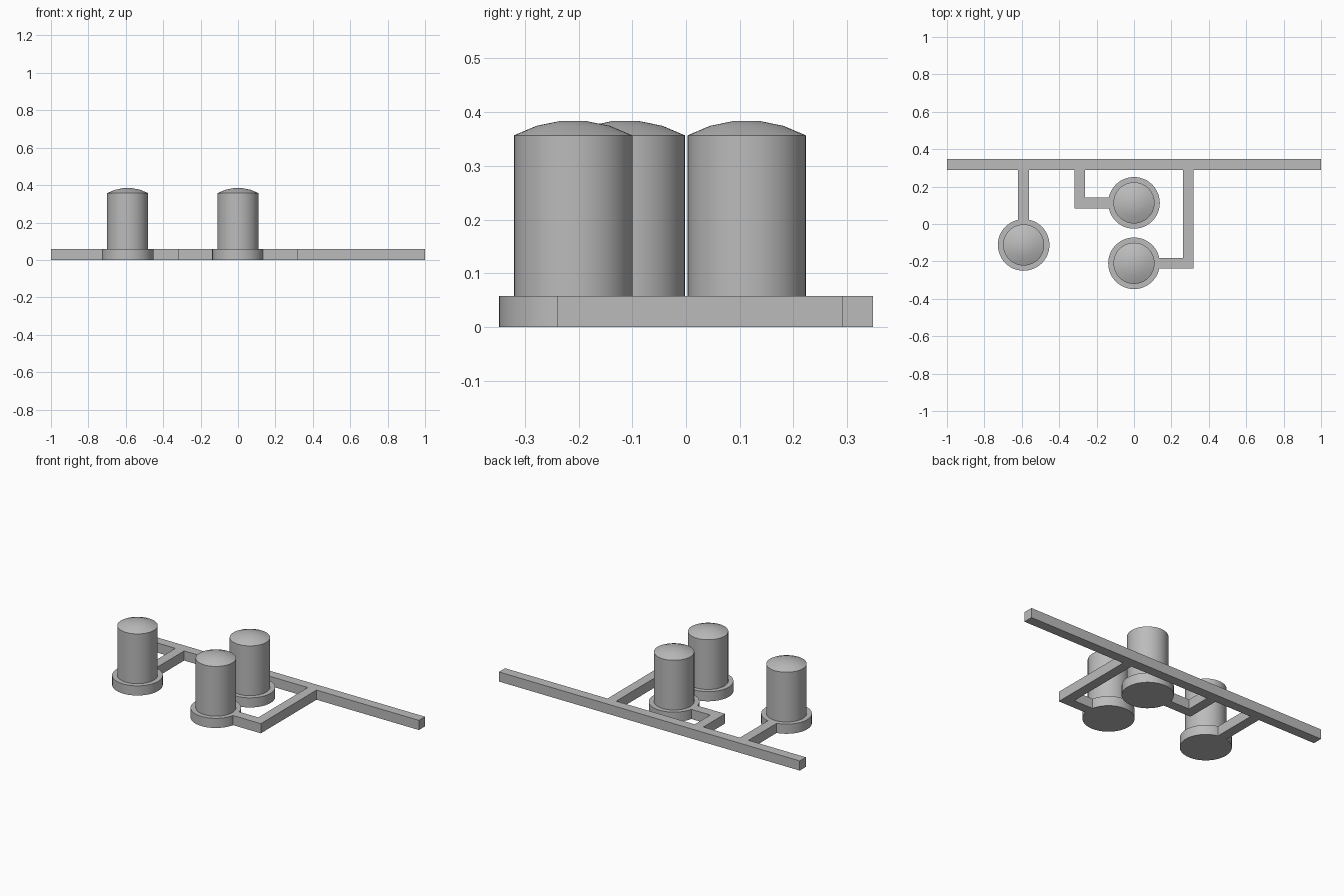
import bpy, bmesh, math

cube = bpy.data.objects.get("Cube")
if cube:
    bpy.data.objects.remove(cube, do_unlink=True)

GREY = (0.5, 0.5, 0.5, 1.0)
mat = bpy.data.materials.new("light grey")
mat.use_nodes = True
mat.diffuse_color = GREY
mat.node_tree.nodes["Principled BSDF"].inputs["Base Color"].default_value = GREY

H = 0.058       # height of pipes and tank bases
W = 0.029       # half width of pipes
TANK_R, BASE_R = 0.11, 0.138
WALL_TOP, APEX = 0.357, 0.385
SEGMENTS = 48


def add_object(name, bm, smooth=False):
    bmesh.ops.recalc_face_normals(bm, faces=bm.faces)
    mesh = bpy.data.meshes.new(name)
    bm.to_mesh(mesh)
    bm.free()
    mesh.materials.append(mat)
    obj = bpy.data.objects.new(name, mesh)
    bpy.context.collection.objects.link(obj)
    if smooth:
        bpy.ops.object.select_all(action='DESELECT')
        obj.select_set(True)
        bpy.context.view_layer.objects.active = obj
        bpy.ops.object.shade_smooth_by_angle(angle=math.radians(20))
    return obj


def prism(name, outline):
    """Extrude a flat outline up to the pipe height."""
    bm = bmesh.new()
    face = bm.faces.new([bm.verts.new((x, y, 0)) for x, y in outline])
    top = bmesh.ops.extrude_face_region(bm, geom=[face])
    verts = [g for g in top["geom"] if isinstance(g, bmesh.types.BMVert)]
    bmesh.ops.translate(bm, verts=verts, vec=(0, 0, H))
    return add_object(name, bm)


def lathe(name, profile, x, y):
    """Revolve a radius/height profile; closes both ends."""
    bm = bmesh.new()
    rings = []
    for r, z in profile:
        rings.append([bm.verts.new((x + r * math.cos(a), y + r * math.sin(a), z))
                      for a in (math.tau * i / SEGMENTS for i in range(SEGMENTS))])
    for low, high in zip(rings, rings[1:]):
        for i in range(SEGMENTS):
            j = (i + 1) % SEGMENTS
            bm.faces.new((low[i], low[j], high[j], high[i]))
    bm.faces.new(rings[0])
    bm.faces.new(rings[-1])
    return add_object(name, bm, smooth=True)


# Tanks with shallow domed roofs, each on a wider round base
rise = APEX - WALL_TOP
dome_radius = (TANK_R ** 2 + rise ** 2) / (2 * rise)
dome = [(r, APEX - dome_radius + math.sqrt(dome_radius ** 2 - r ** 2))
        for r in (TANK_R, 0.068, 0.023)]

for place, x, y in (("right", -0.59, -0.112), ("back", 0, 0.113), ("front", 0, -0.21)):
    lathe(place + "_tank_base", [(BASE_R, 0), (BASE_R, H)], x, y)
    lathe(place + "_tank", [(TANK_R, H)] + dome, x, y)

# Long main pipe along the back
BACK, MAIN = 0.348, 0.29
prism("main_pipe", [(-1, MAIN), (1, MAIN), (1, BACK), (-1, BACK)])

# Straight branch to the right tank
REACH = 0.134   # pipe end, just inside the base rim
prism("right_branch", [(-0.59 - W, -0.112 + REACH), (-0.59 + W, -0.112 + REACH),
                       (-0.59 + W, MAIN), (-0.59 - W, MAIN)])

# Elbow branches to the two middle tanks; side is the turn direction in x
for name, side, x, y in (("back_branch", -1, 0.29, 0.113),
                         ("front_branch", 1, 0.29, -0.21)):
    outline = [(x - W, MAIN), (x + W, MAIN), (x + W, y - W),
               (REACH, y - W), (REACH, y + W), (x - W, y + W)]
    prism(name, [(side * px, py) for px, py in outline])
